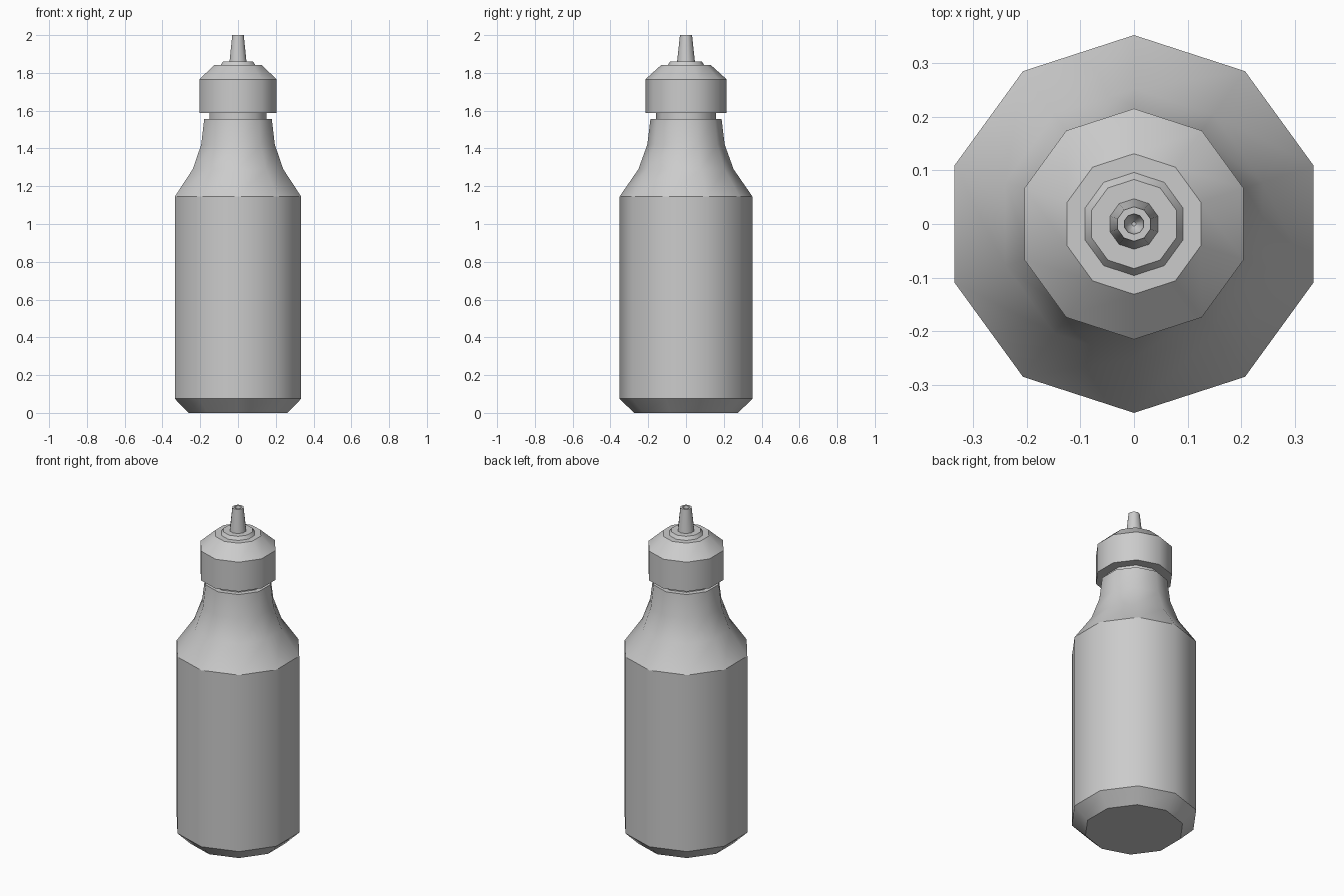
import bpy, bmesh
from math import cos, sin, pi

cube = bpy.data.objects.get("Cube")
if cube:
    bpy.data.objects.remove(cube, do_unlink=True)

SIDES = 10

grey = bpy.data.materials.new("plain grey")
colour = (0.6, 0.6, 0.6, 1)
grey.use_nodes = True
grey.diffuse_color = colour
grey.node_tree.nodes["Principled BSDF"].inputs["Base Color"].default_value = colour


def lathe(name, profile, soft=(), cap_bottom=True, cap_top=True):
    """Spin (radius, height) points round z; rings are sharp unless listed in soft."""
    bm = bmesh.new()
    rings = []
    for r, z in profile:
        angles = [pi / 2 + 2 * pi * i / SIDES for i in range(SIDES)]
        rings.append([bm.verts.new((r * cos(a), r * sin(a), z)) for a in angles])
    for low, high in zip(rings, rings[1:]):
        for i in range(SIDES):
            j = (i + 1) % SIDES
            bm.faces.new((low[i], low[j], high[j], high[i])).smooth = True
    if cap_bottom:
        bm.faces.new(rings[0][::-1])
    if cap_top:
        bm.faces.new(rings[-1])
    for k, ring in enumerate(rings):
        for i in range(SIDES):
            edge = bm.edges.get((ring[i], ring[(i + 1) % SIDES]))
            edge.smooth = k in soft
    mesh = bpy.data.meshes.new(name)
    bm.to_mesh(mesh)
    bm.free()
    mesh.materials.append(grey)
    obj = bpy.data.objects.new(name, mesh)
    bpy.context.collection.objects.link(obj)
    return obj


# Bottle with chamfered foot and concave shoulder
lathe("bottle", [(0.275, 0), (0.352, 0.075), (0.352, 1.145), (0.252, 1.29),
                 (0.205, 1.42), (0.188, 1.557)], soft=(3, 4))

# Narrow neck between bottle and cap
lathe("neck", [(0.158, 1.557), (0.158, 1.59)], cap_bottom=False, cap_top=False)

# Screw cap with sloped top
lathe("cap", [(0.215, 1.588), (0.215, 1.766), (0.131, 1.842)])

# Raised collar under the nozzle
lathe("collar", [(0.096, 1.842), (0.083, 1.861)], cap_bottom=False)

# Tapered nozzle with a hollow tip
lathe("nozzle", [(0.047, 1.861), (0.032, 2.0), (0.019, 2.0), (0.016, 1.97), (0.004, 1.955)],
      soft=(3, 4), cap_bottom=False)
